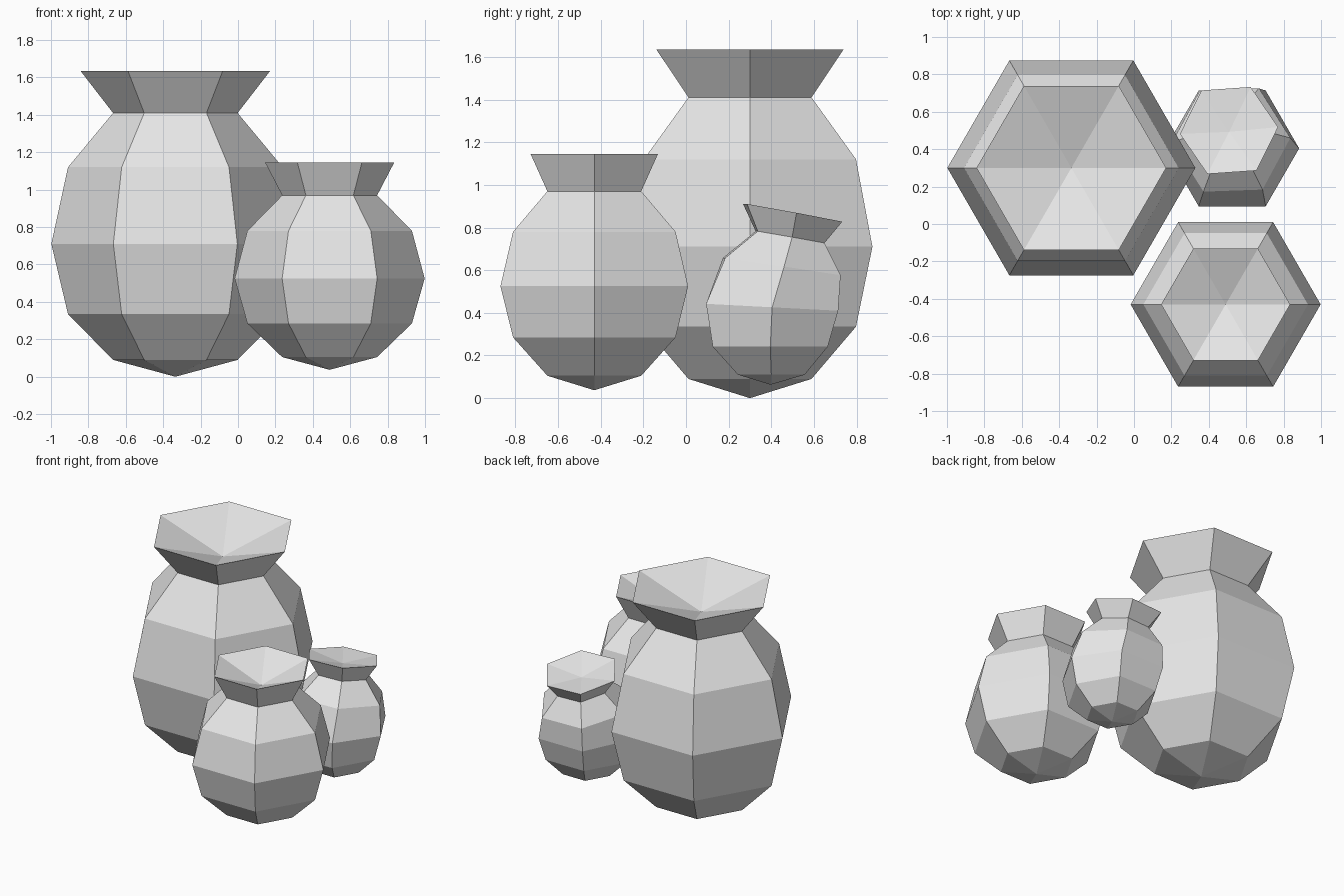
import bpy
import bmesh
from math import radians, cos, sin, tau
from mathutils import Vector, Euler

SIDES = 6

cube = bpy.data.objects.get("Cube")
if cube:
    bpy.data.objects.remove(cube, do_unlink=True)

cloth = bpy.data.materials.new("pale_grey_cloth")
cloth.use_nodes = True
cloth.diffuse_color = (0.8, 0.8, 0.8, 1)
cloth.node_tree.nodes["Principled BSDF"].inputs["Base Color"].default_value = (0.8, 0.8, 0.8, 1)


def make_sack(name, tip, rings, dip):
    """Rings run from bottom to rim: (centre, radius, forward tilt, twist)."""
    bm = bmesh.new()
    loops = []
    for centre, radius, tilt, twist in rings:
        rot = Euler((-radians(tilt), 0, radians(twist))).to_matrix()
        loops.append([
            bm.verts.new(Vector(centre) + rot @ Vector(
                (radius * cos(tau * i / SIDES), radius * sin(tau * i / SIDES), 0)))
            for i in range(SIDES)])
    bottom = bm.verts.new(tip)
    # Sunken point inside the open mouth, along the rim's own axis
    mouth = bm.verts.new(Vector(rings[-1][0]) - rot @ Vector((0, 0, dip)))
    for i in range(SIDES):
        j = (i + 1) % SIDES
        bm.faces.new((bottom, loops[0][j], loops[0][i]))
        for low, high in zip(loops, loops[1:]):
            bm.faces.new((low[i], low[j], high[j], high[i]))
        bm.faces.new((loops[-1][i], loops[-1][j], mouth))
    bmesh.ops.recalc_face_normals(bm, faces=bm.faces)
    mesh = bpy.data.meshes.new(name)
    bm.to_mesh(mesh)
    bm.free()
    mesh.materials.append(cloth)
    obj = bpy.data.objects.new(name, mesh)
    bpy.context.collection.objects.link(obj)
    return obj


def upright(x, y, profile):
    return [((x, y, z), r, 0, 0) for z, r in profile]


# Large sack at the back
make_sack("large_sack", (-0.335, 0.30, 0), upright(-0.335, 0.30, [
    (0.09, 0.333), (0.335, 0.574), (0.71, 0.663),
    (1.12, 0.574), (1.41, 0.333), (1.635, 0.507)]), 0.17)

# Medium sack at the front
make_sack("medium_sack", (0.49, -0.43, 0.037), upright(0.49, -0.43, [
    (0.105, 0.254), (0.285, 0.44), (0.525, 0.508),
    (0.78, 0.44), (0.97, 0.254), (1.145, 0.345)]), 0.13)

# Small sack, its neck bending towards the back
make_sack("small_sack", (0.525, 0.397, 0.063), [
    ((0.525, 0.40, 0.11), 0.181, 0, 0),
    ((0.525, 0.395, 0.241), 0.311, 0, 0),
    ((0.525, 0.404, 0.426), 0.358, 3, 0),
    ((0.52, 0.449, 0.617), 0.316, 8.5, 2),
    ((0.512, 0.488, 0.755), 0.184, 10, 3),
    ((0.508, 0.50, 0.869), 0.263, 10.5, 4)], 0.04)
